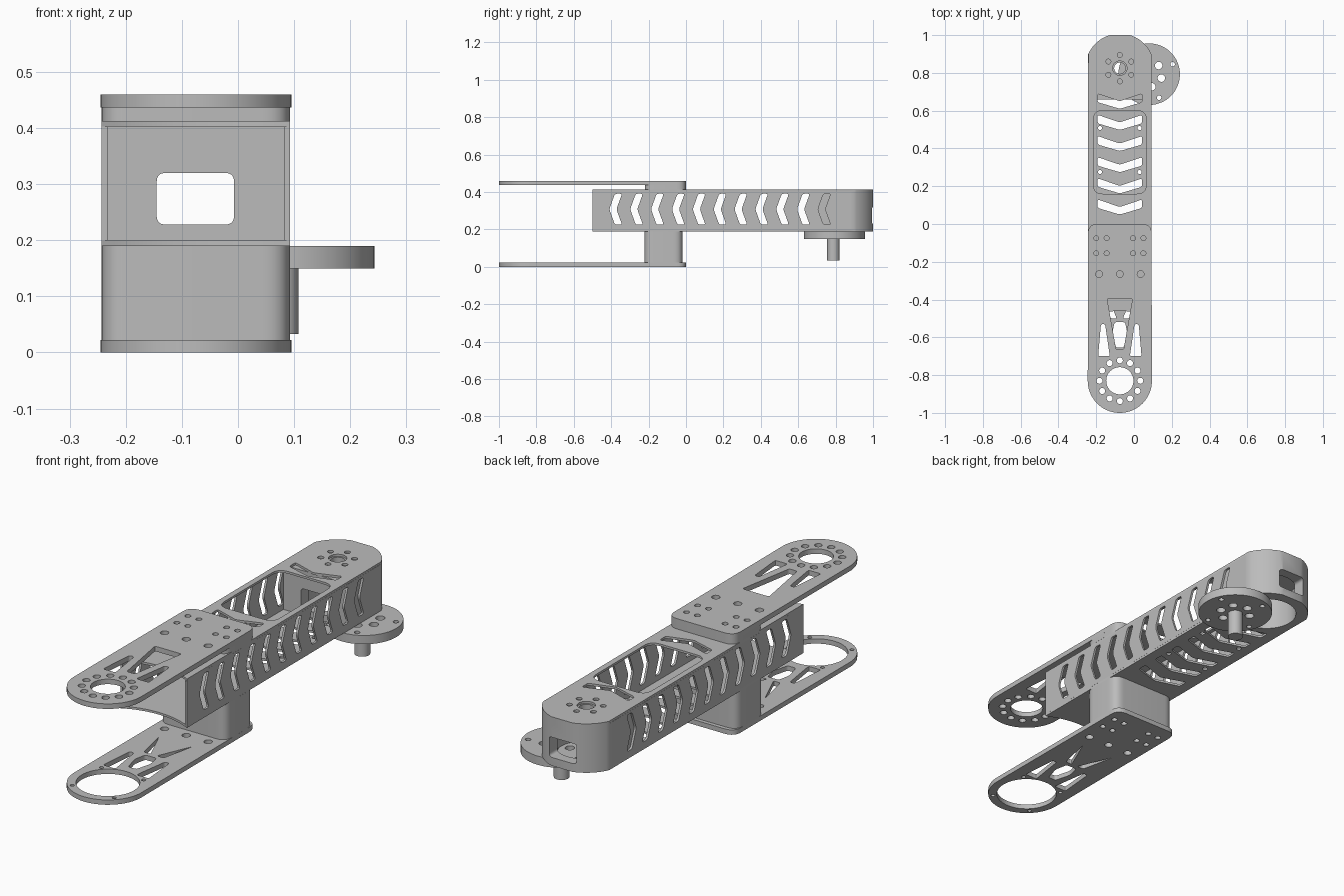
import bpy
from math import sin, cos, pi, sqrt, radians
from mathutils import Matrix, Vector

if "Cube" in bpy.data.objects:
    bpy.data.objects.remove(bpy.data.objects["Cube"])

grey = bpy.data.materials.new("plain_grey")
grey.use_nodes = True
COLOUR = (0.5, 0.5, 0.5, 1)
grey.diffuse_color = COLOUR
grey.node_tree.nodes["Principled BSDF"].inputs["Base Color"].default_value = COLOUR

CX = -0.075      # centre line of the arm in x
W = 0.168        # half width of the arm
WALL = 0.01
JOINT, MOTOR = -0.83, 0.825    # y of the two pivots


def arc(x, y, r, start, end, n=24):
    return [(x + r * cos(radians(start + (end - start) * i / n)),
             y + r * sin(radians(start + (end - start) * i / n))) for i in range(n + 1)]


def circle(x, y, r, n=32):
    return arc(x, y, r, 0, 360, n)[:-1]


def ring(x, y, radius, r, count, start=0):
    return [circle(x + radius * cos(radians(start) + 2 * pi * i / count),
                   y + radius * sin(radians(start) + 2 * pi * i / count), r, 16)
            for i in range(count)]


def rounded(points, r=0.01, n=4):
    """Polygon with its corners rounded off."""
    out = []
    for i, p in enumerate(points):
        p = Vector(p)
        a, b = Vector(points[i - 1]), Vector(points[(i + 1) % len(points)])
        a = p + (a - p).normalized() * min(r, (a - p).length * 0.45)
        b = p + (b - p).normalized() * min(r, (b - p).length * 0.45)
        for k in range(n + 1):
            t = k / n
            out.append(tuple(a * (1 - t) ** 2 + p * 2 * t * (1 - t) + b * t * t))
    return out


def box(x0, x1, y0, y1, r):
    return rounded([(x0, y0), (x1, y0), (x1, y1), (x0, y1)], r, 8)


def mirrored(shapes):
    return shapes + [[(-x, y) for x, y in s] for s in shapes]


def plate(name, outline, holes, lo, hi, axis="z"):
    """Flat profile with holes, extruded from lo to hi along an axis."""
    curve = bpy.data.curves.new(name, "CURVE")
    curve.dimensions, curve.fill_mode = "2D", "BOTH"
    curve.extrude = (hi - lo) / 2
    for shape in [outline] + holes:
        spline = curve.splines.new("POLY")
        spline.points.add(len(shape) - 1)
        for point, (a, b) in zip(spline.points, shape):
            point.co = (a, b, 0, 1)
        spline.use_cyclic_u = True
    temp = bpy.data.objects.new("temp", curve)
    bpy.context.collection.objects.link(temp)
    mesh = bpy.data.meshes.new_from_object(
        temp.evaluated_get(bpy.context.evaluated_depsgraph_get()))
    bpy.data.objects.remove(temp)
    mid = (lo + hi) / 2
    turn = {"z": Matrix.Translation((CX, 0, mid)),
            "x": Matrix.Translation((CX + mid, 0, 0))
            @ Matrix(((0, 0, 1, 0), (1, 0, 0, 0), (0, 1, 0, 0), (0, 0, 0, 1))),
            "y": Matrix.Translation((CX, mid, 0)) @ Matrix.Rotation(pi / 2, 4, "X")}
    mesh.transform(turn[axis])
    mesh.name = name
    mesh.materials.clear()
    mesh.materials.append(grey)
    obj = bpy.data.objects.new(name, mesh)
    bpy.context.collection.objects.link(obj)
    bpy.ops.object.select_all(action="DESELECT")
    obj.select_set(True)
    bpy.context.view_layer.objects.active = obj
    bpy.ops.object.mode_set(mode="EDIT")
    bpy.ops.mesh.select_all(action="SELECT")
    bpy.ops.mesh.remove_doubles(threshold=0.00001)
    bpy.ops.mesh.normals_make_consistent(inside=False)
    bpy.ops.object.mode_set(mode="OBJECT")
    bpy.ops.object.shade_smooth_by_angle(angle=radians(30))
    return obj


def cut(obj, cutter):
    mod = obj.modifiers.new("cut", "BOOLEAN")
    mod.object, mod.solver = cutter, "EXACT"
    bpy.context.view_layer.objects.active = obj
    bpy.ops.object.modifier_apply(modifier="cut")
    bpy.data.objects.remove(cutter)


# Clamp plates: round joint end, soft corners at the back
clamp = arc(0, JOINT, W + 0.002, 180, 360, 40) + box(-W, W, -0.2, 0, 0.05)[18:]
screws = mirrored([circle(x, y, 0.013, 16) for x in (0.07, 0.125) for y in (-0.075, -0.155)])
bolts = [circle(x, -0.265, 0.018, 16) for x in (-0.11, 0, 0.11)]
side_cuts = mirrored([rounded([(0.078, -0.53), (0.1, -0.53), (0.115, -0.7), (0.053, -0.7)])])

centre_cut = rounded([(-0.067, -0.395), (0.067, -0.395), (0.02, -0.665), (-0.02, -0.665)])
plate("top_clamp_plate", clamp,
      screws + bolts + side_cuts + [centre_cut, circle(0, JOINT, 0.072, 48)]
      + ring(0, JOINT, 0.108, 0.016, 12), 0.437, 0.46)

five_sided = rounded([(-0.028, -0.52), (0.028, -0.52), (0.04, -0.58),
                      (0.02, -0.655), (-0.02, -0.655), (-0.04, -0.58)])
slots = mirrored([rounded([(0.016, -0.5), (0.05, -0.5), (0.085, -0.34), (0.05, -0.42)])])
plate("bottom_clamp_plate", clamp,
      screws + bolts + side_cuts + slots + [five_sided, circle(0, JOINT, 0.132, 64)]
      + ring(0, JOINT, 0.15, 0.009, 4, 45), 0, 0.022)

# Spacers between the clamp plates and the arm
plate("top_spacer", box(-W, W, -0.22, 0, 0.05), [], 0.413, 0.437)
plate("pedestal", box(-W, W, -0.222, -0.018, 0.05), [], 0.022, 0.19)

# Arm floor and roof: concave front edge, rounded back with a flat end
R = 0.183
tail = arc(0, MOTOR, R, 24, 73, 12) + arc(0, MOTOR, R, 107, 156, 12)
front = [(-W + 2 * W * i / 16, 0) for i in range(17)]
front = [(x, JOINT + sqrt(0.37 ** 2 - x * x)) for x, _ in front]
arm_outline = front + tail


def chevron(y):
    return rounded([(-0.118, y + 0.035), (0, y), (0.118, y + 0.035),
                    (0.118, y + 0.08), (0, y + 0.04), (-0.118, y + 0.08)], 0.012)


rows = [0.05 + 0.112 * i for i in range(6)]
pins = mirrored([circle(0.105, y, 0.011, 16) for y in (0.275, 0.508)])
plate("arm_floor", arm_outline,
      [chevron(y) for y in rows] + pins + [circle(0, MOTOR, 0.13, 48)], 0.19, 0.19 + WALL)
plate("arm_roof", arm_outline,
      [chevron(rows[0]), chevron(rows[-1]), box(-0.14, 0.14, 0.16, 0.6, 0.05),
       circle(0, MOTOR, 0.038)] + ring(0, MOTOR, 0.07, 0.013, 6, 30), 0.403, 0.413)

# Arm side walls with a row of chevrons
Z = 0.308
chevrons = [rounded([(y, Z), (y + 0.03, Z - 0.083), (y + 0.068, Z - 0.083), (y + 0.038, Z),
                     (y + 0.068, Z + 0.083), (y + 0.03, Z + 0.083)], 0.012)
            for y in [-0.41 + 0.1115 * i for i in range(11)]]
wall = [(-0.5, 0.2), (0.88, 0.2), (0.88, 0.403), (-0.5, 0.403)]
plate("left_wall", wall, chevrons, W - WALL, W, "x")
plate("right_wall", wall, chevrons, -W, -W + WALL, "x")

# Motor housing: solid back end, hollowed from below and by a window
inner = W - WALL
housing = plate("motor_housing",
                [(-inner, 0.66), (inner, 0.66), (inner, 0.88), (W, 0.88)] + tail
                + [(-W, 0.88), (-inner, 0.88)], [circle(0, MOTOR, 0.03)], 0.2, 0.403)
cut(housing, plate("cavity_cutter", circle(0, MOTOR, 0.13, 48), [], 0.15, 0.345))
cut(housing, plate("window_cutter", box(-0.07, 0.068, 0.228, 0.32, 0.016), [], 0.6, 1.1, "y"))
bpy.ops.object.select_all(action="DESELECT")
housing.select_set(True)
bpy.ops.object.shade_smooth_by_angle(angle=radians(30))

# Output disc and its shaft, off to the left below the arm
DX, DY = 0.155, 0.793
plate("output_disc", circle(DX, DY, 0.163, 64),
      ring(DX, DY, 0.068, 0.02, 6, 42) + ring(DX, DY, 0.135, 0.012, 4, 23), 0.15, 0.19)
plate("output_shaft", circle(DX - 0.005, DY - 0.005, 0.033), [], 0.033, 0.15)
